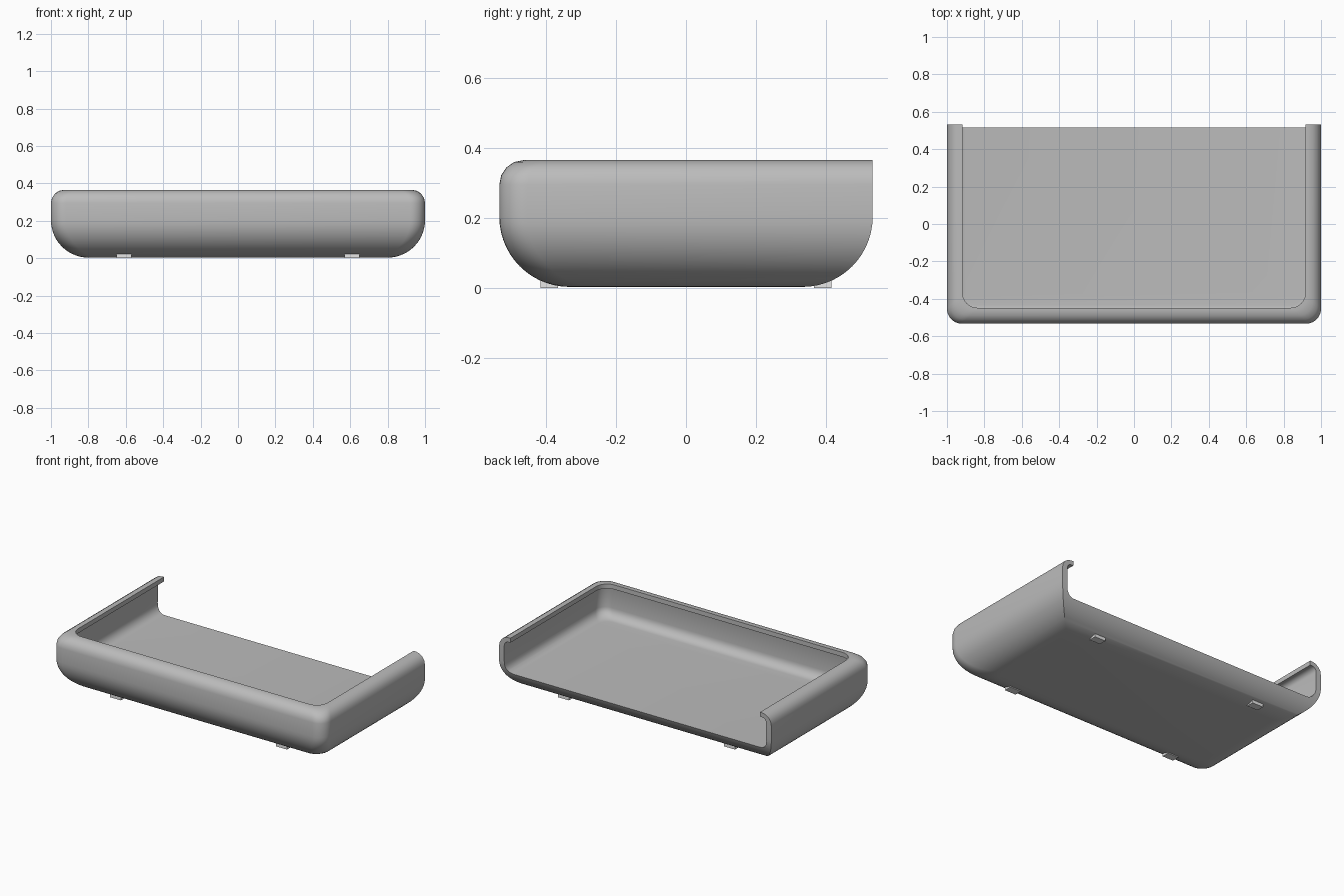
import bpy, bmesh, math

if "Cube" in bpy.data.objects:
    bpy.data.objects.remove(bpy.data.objects["Cube"])


def material(name, value):
    m = bpy.data.materials.new(name)
    m.use_nodes = True
    color = (value, value, value, 1)
    m.diffuse_color = color
    m.node_tree.nodes["Principled BSDF"].inputs["Base Color"].default_value = color
    return m


grey = material("shell grey", 0.5)
light = material("pad light grey", 0.8)


def ring(hx, front, back, r, z, n=8):
    """Rectangle with square back corners and rounded front corners."""
    pts = [(hx, back, z), (-hx, back, z)]
    for side, start in ((-1, math.pi), (1, 1.5 * math.pi)):
        for i in range(n + 1):
            a = start + i * math.pi / 2 / n
            pts.append((side * (hx - r) + r * math.cos(a),
                        front + r + r * math.sin(a), z))
    return pts


def loft(name, rings, mat):
    """Closed solid skinned through the rings from bottom to top."""
    bm = bmesh.new()
    loops = [[bm.verts.new(p) for p in pts] for pts in rings]
    n = len(loops[0])
    for a, b in zip(loops, loops[1:]):
        for i in range(n):
            j = (i + 1) % n
            bm.faces.new((a[i], a[j], b[j], b[i]))
    bm.faces.new(loops[0][::-1])
    bm.faces.new(loops[-1])
    bmesh.ops.recalc_face_normals(bm, faces=bm.faces)
    mesh = bpy.data.meshes.new(name)
    bm.to_mesh(mesh)
    bm.free()
    mesh.materials.append(mat)
    obj = bpy.data.objects.new(name, mesh)
    bpy.context.collection.objects.link(obj)
    return obj


def edge_levels(z0, z1, r_low, r_high, n_low, n_high):
    """Height, inset and low-edge flag up a wall with both edges rounded."""
    out = []
    for i in range(n_low + 1):
        a = i / n_low * math.pi / 2
        out.append((z0 + r_low * (1 - math.cos(a)), r_low * (1 - math.sin(a)), True))
    for i in range(n_high + 1):
        a = i / n_high * math.pi / 2
        out.append((z1 - r_high * (1 - math.sin(a)), r_high * (1 - math.cos(a)), False))
    return out


# Outer shell: wide lower rounding on every side, upper rounding except at the back
shell = loft("tray_shell", [
    ring(1 - d, -0.533 + d, 0.533 - (d if low else 0), 0.08, z)
    for z, d, low in edge_levels(0.003, 0.365, 0.2, 0.07, 14, 4)], grey)

# Hollow running out through the back, and the opening inside the top lip
hollow = loft("hollow_cutter", [
    ring(0.962 - d, -0.495 + d, 0.8, 0.07, z)
    for z, d, low in edge_levels(0.122, 0.335, 0.06, 0.03, 6, 4)], grey)
opening = loft("opening_cutter", [
    ring(0.917, -0.448, 0.8, 0.08, z) for z in (0.25, 0.5)], grey)

bpy.context.view_layer.objects.active = shell
for cutter in (hollow, opening):
    mod = shell.modifiers.new("cut", 'BOOLEAN')
    mod.operation = 'DIFFERENCE'
    mod.solver = 'EXACT'
    mod.object = cutter
    bpy.ops.object.modifier_apply(modifier=mod.name)
    bpy.data.objects.remove(cutter)

bpy.ops.object.select_all(action='DESELECT')
shell.select_set(True)
bpy.ops.object.shade_smooth_by_angle(angle=math.radians(35))

# Four small pads set into the underside
for x, side in ((-0.61, "right"), (0.61, "left")):
    for y, end in ((-0.39, "front"), (0.39, "back")):
        bpy.ops.mesh.primitive_cube_add(size=1, location=(x, y, 0.02))
        pad = bpy.context.object
        pad.name = f"pad_{end}_{side}"
        pad.scale = (0.08, 0.05, 0.04)
        pad.data.materials.append(light)
